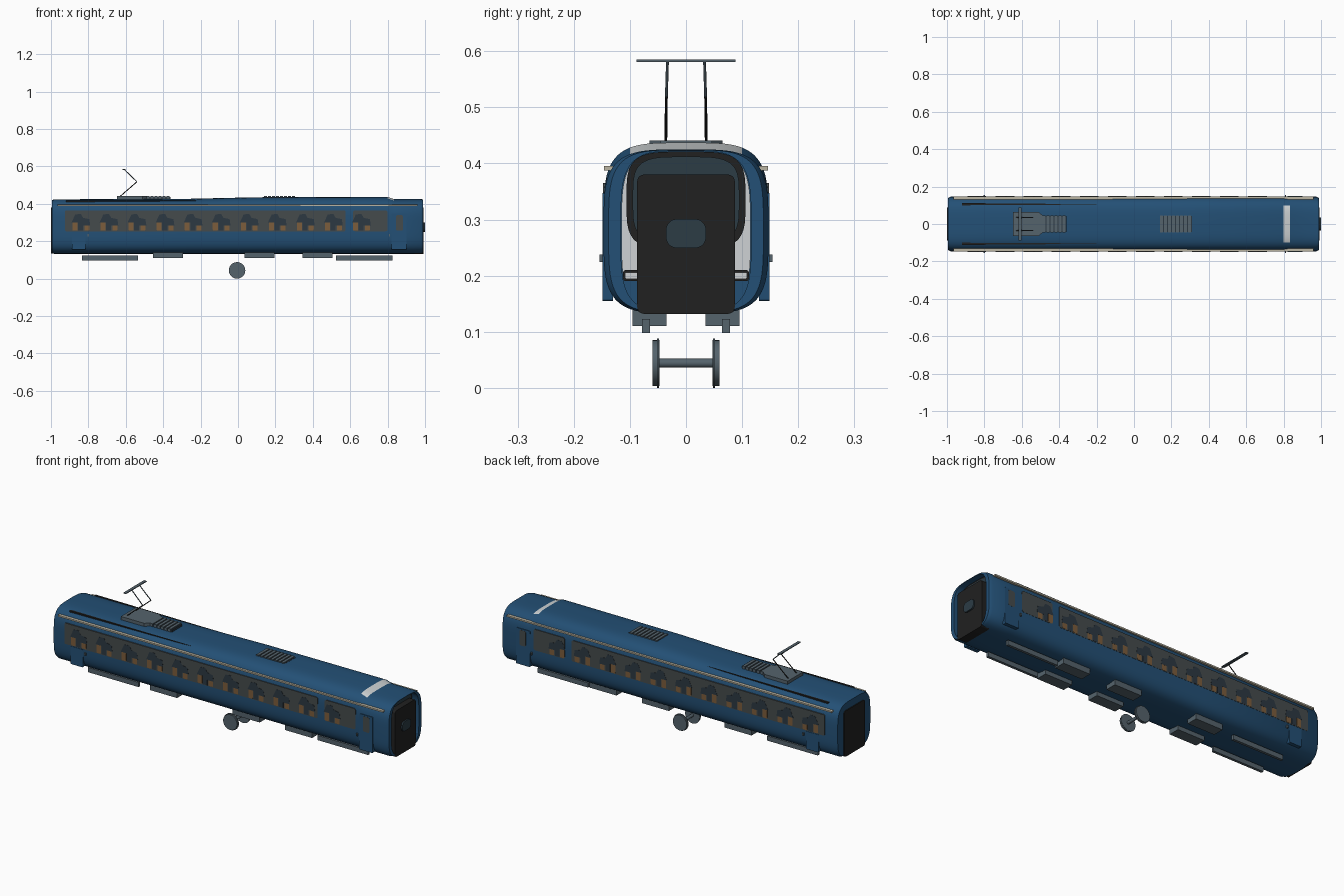
import bpy, bmesh, math
from mathutils import Vector

cube = bpy.data.objects.get("Cube")
if cube:
    bpy.data.objects.remove(cube, do_unlink=True)


def material(name, r, g, b):
    m = bpy.data.materials.new(name)
    m.use_nodes = True
    m.diffuse_color = (r, g, b, 1)
    m.node_tree.nodes["Principled BSDF"].inputs["Base Color"].default_value = (r, g, b, 1)
    return m


BLUE = material("body blue", 0.017, 0.08, 0.18)
BLACK = material("rubber black", 0.015, 0.015, 0.015)
WHITE = material("panel white", 0.62, 0.65, 0.66)
GREY = material("equipment grey", 0.09, 0.125, 0.15)
GLASS = material("window glass", 0.06, 0.07, 0.072)
SCREEN = material("dark glass", 0.025, 0.045, 0.06)
SEAT = material("seat dark", 0.025, 0.04, 0.055)
ORANGE = material("seat orange", 0.2, 0.11, 0.045)
CREAM = material("trim cream", 0.5, 0.46, 0.36)


def finish(name, bm, *mats):
    bmesh.ops.recalc_face_normals(bm, faces=bm.faces)
    me = bpy.data.meshes.new(name)
    bm.to_mesh(me)
    bm.free()
    for m in mats:
        me.materials.append(m)
    me.shade_smooth()
    me.set_sharp_from_angle(angle=math.radians(35))
    ob = bpy.data.objects.new(name, me)
    bpy.context.collection.objects.link(ob)
    return ob


def prism(name, outline, axis, a, b, mat):
    """Extrude a 2D outline along the given axis from a to b."""
    put = {"x": lambda u, v, d: (d, u, v),
           "y": lambda u, v, d: (u, d, v),
           "z": lambda u, v, d: (u, v, d)}[axis]
    bm = bmesh.new()
    near, far = [[bm.verts.new(put(u, v, d)) for u, v in outline] for d in (a, b)]
    bm.faces.new(near)
    bm.faces.new(far)
    n = len(outline)
    for i in range(n):
        j = (i + 1) % n
        bm.faces.new((near[i], near[j], far[j], far[i]))
    return finish(name, bm, mat)


def rounded(u0, u1, v0, v1, r=0.0):
    if r == 0:
        return [(u0, v0), (u1, v0), (u1, v1), (u0, v1)]
    pts = []
    corners = [(u1 - r, v1 - r), (u0 + r, v1 - r), (u0 + r, v0 + r), (u1 - r, v0 + r)]
    for k, (cu, cv) in enumerate(corners):
        for i in range(6):
            t = (k + i / 5) * math.pi / 2
            pts.append((cu + r * math.cos(t), cv + r * math.sin(t)))
    return pts


def squircle(w, z0, z1, n=72):
    """Soft-cornered section of half width w between heights z0 and z1."""
    pts = []
    for i in range(n):
        t = 2 * math.pi * (i + 0.5) / n
        c, s = math.cos(t), math.sin(t)
        pts.append((w * math.copysign(abs(c) ** 0.5, c),
                    (z0 + z1) / 2 + (z1 - z0) / 2 * math.copysign(abs(s) ** 0.5, s)))
    return pts


def box(name, x0, x1, y0, y1, z0, z1, mat):
    return prism(name, rounded(x0, x1, y0, y1), "z", z0, z1, mat)


def rod(name, p, q, r, mat, sides=24):
    p, q = Vector(p), Vector(q)
    bm = bmesh.new()
    bmesh.ops.create_cone(bm, cap_ends=True, segments=sides, radius1=r, radius2=r,
                          depth=(q - p).length)
    bm.transform((q - p).to_track_quat("Z", "Y").to_matrix().to_4x4())
    bmesh.ops.translate(bm, verts=bm.verts, vec=(p + q) / 2)
    return finish(name, bm, mat)


# Body shell: x, half width, bottom, top; the last two rings form the cab recess
stations = [(-0.995, 0.138, 0.135, 0.42), (-0.98, 0.147, 0.132, 0.424),
            (-0.3, 0.147, 0.132, 0.426), (0.1, 0.147, 0.132, 0.435),
            (0.8, 0.147, 0.132, 0.437), (0.835, 0.147, 0.132, 0.425),
            (0.975, 0.147, 0.132, 0.425), (0.99, 0.138, 0.134, 0.424),
            (0.99, 0.116, 0.136, 0.422), (0.95, 0.116, 0.136, 0.422)]
bm = bmesh.new()
rings = [[bm.verts.new((x, y, z)) for y, z in squircle(w, z0, z1)]
         for x, w, z0, z1 in stations]
for a, b in zip(rings, rings[1:]):
    for i in range(len(a)):
        j = (i + 1) % len(a)
        bm.faces.new((a[i], a[j], b[j], b[i]))
bm.faces.new(rings[0])
bm.faces.new(rings[-1])
# White brow where the roof steps down to the cab
for f in bm.faces:
    c = f.calc_center_median()
    f.material_index = int(0.8 < c.x < 0.835 and c.z > 0.41 and abs(c.y) < 0.1)
finish("body_shell", bm, BLUE, WHITE)

# Cab face layers inside the recess
prism("cab_surround", [(y, max(z, 0.2)) for y, z in squircle(0.115, 0.137, 0.421)
                       if z > 0.15], "x", 0.949, 0.953, WHITE)
prism("windscreen_seal", squircle(0.106, 0.247, 0.421), "x", 0.95, 0.957, BLACK)
prism("windscreen", squircle(0.095, 0.258, 0.412), "x", 0.952, 0.96, SCREEN)
prism("gangway_door", rounded(-0.087, 0.087, 0.132, 0.38, 0.012), "x", 0.945, 0.992, BLACK)
prism("gangway_door_window", rounded(-0.036, 0.036, 0.249, 0.301, 0.02), "x",
      0.99, 1.0, SCREEN)
prism("rear_gangway_door", rounded(-0.087, 0.087, 0.135, 0.38, 0.012), "x",
      -1.0, -0.99, BLACK)


def seats(s):
    """Seat silhouettes behind the side glass, as thin plates."""
    y0, y1 = s * 0.148, s * 0.1488
    for k in range(11):
        x = -0.84 + k * 0.15
        if 0.52 < x < 0.6:
            continue
        back = [(-0.05, 0.3), (-0.03, 0.343), (0.0, 0.346), (0.012, 0.325),
                (0.045, 0.318), (0.05, 0.285), (0.012, 0.285), (0.012, 0.256),
                (-0.015, 0.256), (-0.015, 0.3)]
        prism("seat_back", [(x + u, v) for u, v in back], "y", y0, y1, SEAT)
        for u in (-0.045, 0.018):
            prism("seat_cushion", rounded(x + u, x + u + 0.027, 0.256, 0.31, 0.006),
                  "y", y0, s * 0.1485, ORANGE)


# Both long sides
for s, side in ((-1, "front"), (1, "back")):
    def panel(name, x0, x1, z0, z1, r, depth, mat):
        prism(side + "_" + name, rounded(x0, x1, z0, z1, r), "y", s * 0.13, s * depth, mat)

    panel("long_window", -0.925, 0.575, 0.253, 0.365, 0.008, 0.148, GLASS)
    panel("short_window", 0.615, 0.8, 0.253, 0.365, 0.012, 0.148, GLASS)
    panel("cab_side_door", 0.82, 0.902, 0.155, 0.347, 0.004, 0.1485, BLUE)
    panel("cab_door_window", 0.845, 0.882, 0.257, 0.34, 0.008, 0.1492, GLASS)
    panel("rear_side_door", -0.888, -0.815, 0.155, 0.25, 0.004, 0.1485, BLUE)
    panel("roof_trim_strip", -0.965, 0.96, 0.387, 0.395, 0, 0.1465, CREAM)
    seats(s)
    for x in (-0.8, 0.81):
        box("door_button", x - 0.004, x + 0.004, s * 0.146, s * 0.154, 0.224, 0.238, GREY)

    # Headlights
    ys = sorted((s * 0.08, s * 0.112))
    prism("headlight_frame", rounded(*ys, 0.19, 0.21, 0.005), "x", 0.95, 0.96, BLACK)
    ys = sorted((s * 0.08, s * 0.109))
    prism("headlight_lens", rounded(*ys, 0.194, 0.206, 0.004), "x", 0.95, 0.963, WHITE)

    # Tapered roof gutters
    prism("roof_gutter", [(-0.92, s * 0.1), (-0.2, s * 0.104), (-0.2, s * 0.106),
                          (-0.92, s * 0.112)], "z", 0.405, 0.4175, BLACK)

    # Underfloor equipment
    ys = sorted((s * 0.035, s * 0.095))
    for x0, x1 in ((-0.455, -0.295), (0.035, 0.195), (0.345, 0.505)):
        box("underfloor_box", x0, x1, *ys, 0.11, 0.142, GREY)
    ys = sorted((s * 0.064, s * 0.078))
    for x0 in (-0.835, 0.525):
        box("underfloor_beam", x0, x0 + 0.3, *ys, 0.098, 0.123, GREY)

    # Wheel with flange
    rod("wheel", (-0.005, s * 0.047, 0.044), (-0.005, s * 0.06, 0.044), 0.041, GREY, 40)
    rod("wheel_flange", (-0.005, s * 0.048, 0.044), (-0.005, s * 0.052, 0.044), 0.044, GREY, 40)

    # Folding collector arms
    knee = (-0.54, s * 0.035, 0.518)
    rod("collector_lower_arm", (-0.63, s * 0.036, 0.44), knee, 0.0025, BLACK, 8)
    rod("collector_upper_arm", knee, (-0.608, s * 0.033, 0.583), 0.0025, GREY, 8)

rod("axle", (-0.005, -0.05, 0.044), (-0.005, 0.05, 0.044), 0.008, GREY)
box("collector_head", -0.618, -0.602, -0.088, 0.088, 0.581, 0.585, GREY)

# Roof equipment: collector platform and two ribbed vents
platform = [(-0.648, -0.065), (-0.51, -0.065), (-0.488, -0.045),
            (-0.488, 0.045), (-0.51, 0.065), (-0.648, 0.065)]
prism("collector_platform", platform, "z", 0.42, 0.441, GREY)
for x0, x1 in ((-0.488, -0.36), (0.14, 0.31)):
    box("roof_vent_base", x0, x1, -0.042, 0.042, 0.42, 0.4365, SEAT)
    count = round((x1 - x0) / 0.0215)
    for k in range(count):
        x = x0 + k * (x1 - x0) / count
        box("roof_vent_rib", x, x + 0.015, -0.046, 0.046, 0.425, 0.441, GREY)
